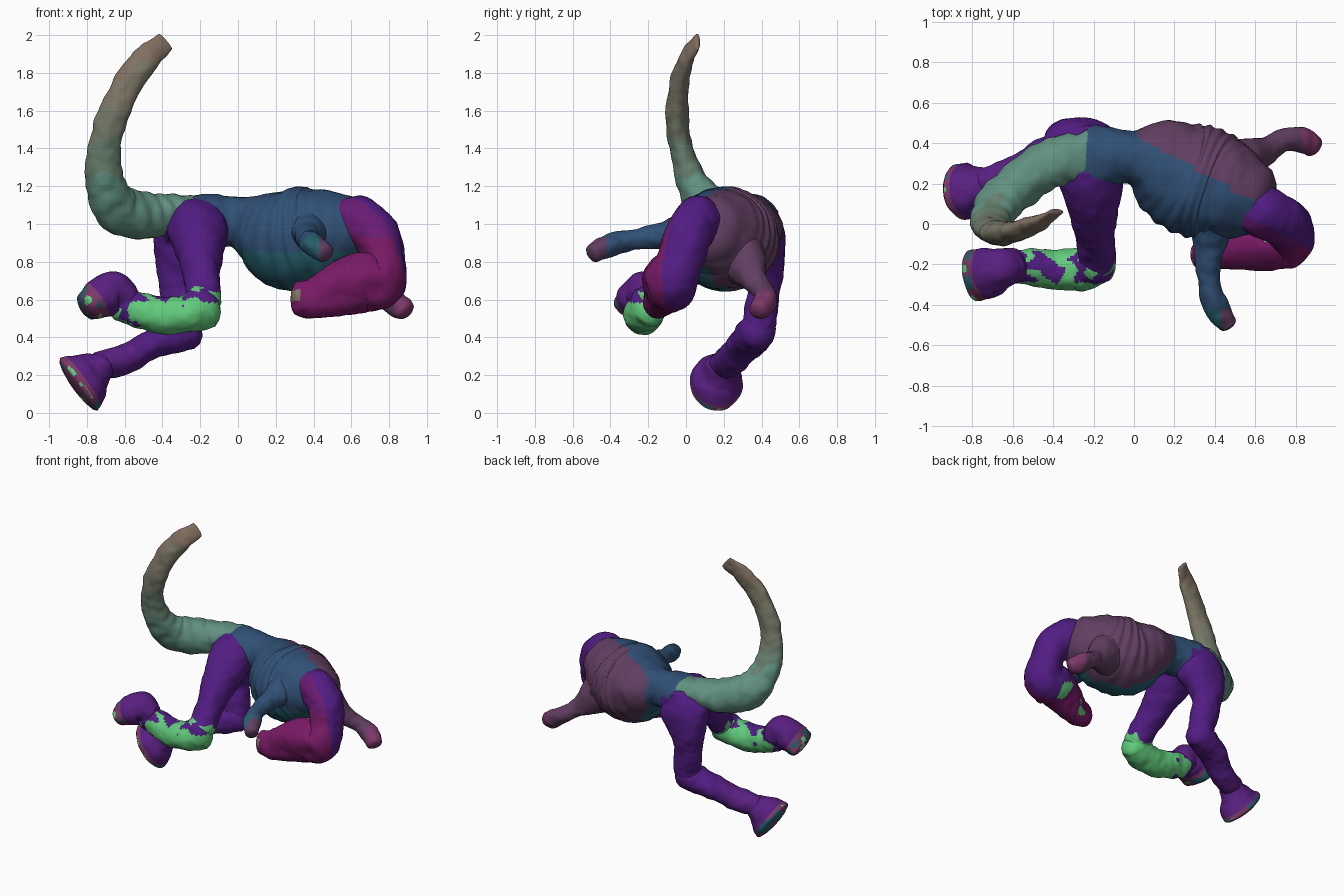
import bpy, bmesh, math
from mathutils import Vector, noise

if "Cube" in bpy.data.objects:
    bpy.data.objects.remove(bpy.data.objects["Cube"])

COLOURS = {
    "purple": (.085, .012, .23), "violet": (.1, .014, .22), "magenta": (.19, .01, .13),
    "plum": (.14, .011, .17), "blue": (.03, .08, .18), "teal": (.02, .12, .16),
    "mauve": (.12, .05, .12), "sage": (.12, .28, .22), "moss": (.14, .22, .16),
    "olive": (.17, .19, .14), "khaki": (.2, .18, .13), "tan": (.22, .16, .12),
    "green": (.12, .6, .2), "rose": (.2, .04, .14)}
MATS = {}
for name, c in COLOURS.items():
    MATS[name] = bpy.data.materials.new(name)
    MATS[name].diffuse_color = (*c, 1)
NAMES = list(COLOURS)


def spline(pts, t):
    """Catmull-Rom through points of (x, y, z, radius_a, radius_b)."""
    i = min(int(t), len(pts) - 2)
    f = t - i
    g = lambda k: pts[max(0, min(len(pts) - 1, k))]
    return [.5 * (2 * b + (c - a) * f + (2 * a - 5 * b + 4 * c - d) * f * f
                  + (3 * b - a - 3 * c + d) * f ** 3)
            for a, b, c, d in zip(g(i - 1), g(i), g(i + 1), g(i + 2))]


def limb(name, pts, ref, colour, bulge=lambda u, a, p: 1, ends=(.5, .5), sides=44, per=14, rough=.009):
    """Sweep an ellipse along a path; radius_a lies along ref, radius_b across it."""
    pts = [p if len(p) == 5 else (*p, p[3]) for p in pts]
    n = (len(pts) - 1) * per
    samples = []
    for k in range(n + 1):
        s = spline(pts, k / per)
        e0, e1 = max(0, k / per - .05), min(len(pts) - 1, k / per + .05)
        tan = (Vector(spline(pts, e1)[:3]) - Vector(spline(pts, e0)[:3])).normalized()
        samples.append((Vector(s[:3]), tan, s[3], s[4], k / n))
    # rounded end caps
    caps = []
    for (p, t, a, b, u), sign, r in ((samples[0], -1, ends[0]), (samples[-1], 1, ends[1])):
        caps.append([(p + t * sign * r * min(a, b) * math.sin(q), t, a * math.cos(q), b * math.cos(q), u)
                     for q in (.4, .8, 1.15, 1.4)])
    samples = caps[0][::-1] + samples + caps[1]
    bm = bmesh.new()
    rings = []
    for p, t, a, b, u in samples:
        na = Vector(ref)
        na = (na - t * na.dot(t)).normalized()
        nb = t.cross(na)
        ring = []
        for j in range(sides):
            w = 2 * math.pi * j / sides
            d = na * a * math.cos(w) + nb * b * math.sin(w)
            d *= bulge(u, w, p + d)
            v = p + d
            v += d.normalized() * rough * (noise.noise(v * 9) + .6 * noise.noise(v * 21))
            ring.append(bm.verts.new(v))
        rings.append(ring)
    m = len(rings) - 1
    for i in range(m):
        for j in range(sides):
            k = (j + 1) % sides
            f = bm.faces.new((rings[i][j], rings[i][k], rings[i + 1][k], rings[i + 1][j]))
            f.material_index = NAMES.index(colour(i / m, f.calc_center_median()))
    for ring in (rings[0], rings[-1]):
        f = bm.faces.new(ring)
        f.material_index = ring[0].link_faces[0].material_index
    bmesh.ops.recalc_face_normals(bm, faces=bm.faces)
    for f in bm.faces:
        f.smooth = True
    me = bpy.data.meshes.new(name)
    bm.to_mesh(me)
    bm.free()
    for q in NAMES:
        me.materials.append(MATS[q])
    ob = bpy.data.objects.new(name, me)
    bpy.context.collection.objects.link(ob)
    return ob


X, Y, Z = (1, 0, 0), (0, 1, 0), (0, 0, 1)
patch = lambda p, s=10: noise.noise(p * s)


# torso with slanted ribs
def ribs(u, w, p):
    side = abs(math.sin(w))
    zone = max(0, min(1, (u - .4) * 6)) * max(0, min(1, (.9 - u) * 6))
    return 1 + .022 * zone * side * math.sin(u * 95 + 3 * math.cos(w))


def torso_col(u, p):
    if p.x < -.12:
        return "purple" if p.z < 1.03 else "blue"
    if p.x > .02 and p.y > .44 - .56 * p.x:
        return "mauve"
    return "teal" if p.z < .86 + .05 * patch(p, 6) else "blue"


limb("torso", [(-.36, .33, 1.0, .11, .12), (-.2, .33, 1.01, .15, .17), (-.02, .33, 1.01, .135, .13),
               (.1, .305, .98, .19, .215), (.24, .24, .93, .268, .27), (.38, .19, .925, .272, .275),
               (.5, .15, .955, .235, .235), (.6, .12, .98, .18, .18)], Z, torso_col, ribs, per=18)

# tail with skin folds
limb("tail", [(-.2, .34, 1.07, .13, .08), (-.34, .32, 1.06, .12, .1), (-.48, .26, 1.045, .12, .12),
              (-.63, .14, 1.08, .11, .13), (-.7, .045, 1.2, .09, .105), (-.71, -.015, 1.36, .065, .09),
              (-.67, -.045, 1.55, .06, .08), (-.585, -.035, 1.74, .052, .076), (-.47, .01, 1.89, .036, .072),
              (-.385, .06, 1.965, .016, .054)], Y,
     lambda u, p: ["sage", "moss", "olive", "khaki", "tan"][
         sum(p.z + .12 * patch(p, 8) > h for h in (1.25, 1.42, 1.6, 1.82))],
     lambda u, w, p: 1 + .03 * max(0, 1 - u) * math.sin(u * 95 + 2 * math.sin(w)))


# neck curling down into the tucked head
def face_bulge(u, w, p):
    dent = 0
    for c, r, k in (((.75, -.24, .65), .07, .2), ((.74, .06, .65), .07, .15), ((.54, -.23, .62), .09, .12)):
        dent += k * math.exp(-((p - Vector(c)).length / r) ** 2)
    return 1 - dent


def head_col(u, p):
    if p.x < .33 and p.y < -.12 and abs(p.z - .62) < .03:
        return "khaki"
    if p.y > -.08 and u > .55 and patch(p) > .22:
        return "green"
    if p.y + .1 + .5 * (p.x - .82) > 0:
        return "purple"
    return "magenta" if p.z < .93 else "plum"


limb("neck_and_head", [(.54, .1, 1.0, .12, .13), (.64, .06, 1.01, .13, .135), (.735, .01, .93, .125, .125),
                       (.77, -.03, .81, .125, .115), (.75, -.075, .695, .15, .14), (.65, -.09, .69, .145, .16),
                       (.52, -.12, .65, .115, .137), (.4, -.145, .605, .085, .11), (.315, -.155, .605, .06, .09)],
     Y, head_col, face_bulge, ends=(.5, .6))

# arms
limb("front_arm", [(.37, .06, .97, .12, .13), (.375, -.08, .945, .085, .085), (.365, -.2, .93, .062, .06),
                   (.375, -.32, .91, .058, .055), (.41, -.42, .885, .062, .06), (.46, -.49, .845, .048, .052)],
     X, lambda u, p: "blue" if p.y > -.42 else "mauve" if p.x > .43 else "teal")
limb("back_arm", [(.42, .26, .88, .19, .15), (.54, .315, .79, .135, .11), (.65, .365, .7, .07, .068),
                  (.75, .415, .635, .056, .055), (.83, .42, .585, .064, .062), (.885, .385, .54, .052, .052)],
     Z, lambda u, p: "mauve" if p.x < .83 else "rose")

# front leg
limb("front_thigh", [(-.22, .3, 1.0, .17, .15), (-.21, .19, .95, .155, .145), (-.2, .06, .84, .12, .13),
                     (-.19, -.08, .7, .095, .1), (-.18, -.19, .58, .09, .095)], X,
     lambda u, p: "green" if p.z + .12 * patch(p, 14) < .63 and p.y < -.1 else "purple")
limb("front_shin", [(-.18, -.2, .565, .1, .12), (-.26, -.225, .525, .105, .1), (-.38, -.225, .515, .1, .098),
                    (-.5, -.215, .535, .09, .095), (-.62, -.21, .58, .08, .09)], Y,
     lambda u, p: "green" if p.x > -.6 + .2 * patch(p, 14) and p.z < .63 + .15 * patch(p, 14) else "purple",
     ends=(.8, .4))


def foot_col(u, p):
    q = patch(p, 12)
    return "teal" if u > .75 and q > .15 else "green" if u > .8 and q < -.33 else "rose" if u > .7 else "violet"


limb("front_foot", [(-.59, -.205, .595, .085, .085), (-.655, -.22, .635, .105, .11), (-.72, -.24, .61, .125, .11),
                    (-.795, -.26, .56, .125, .075)], Y, foot_col, ends=(.5, .4))

# back leg
limb("back_thigh", [(-.24, .35, 1.0, .16, .14), (-.27, .395, .91, .135, .19), (-.3, .415, .79, .11, .14),
                    (-.31, .415, .66, .088, .105), (-.29, .395, .52, .09, .1), (-.28, .375, .43, .085, .09)],
     Y, lambda u, p: "purple")
limb("back_shin", [(-.27, .38, .44, .095, .105), (-.35, .355, .405, .1, .095), (-.47, .31, .355, .1, .08),
                   (-.6, .245, .285, .085, .078), (-.74, .195, .245, .08, .075)], Y,
     lambda u, p: "purple" if p.x > -.55 + .2 * patch(p) else "violet", ends=(.8, .3))
limb("back_foot", [(-.71, .195, .25, .085, .075), (-.765, .18, .215, .105, .115), (-.81, .165, .18, .135, .15),
                   (-.845, .16, .155, .14, .165)], Y, foot_col,
     # heel and toes taper the sole towards its lowest point
     lambda u, w, p: 1 + .12 * max(0, .16 - p.z) / .16 * max(0, 1 - abs(p.y - .17) / .12), ends=(.5, .25))

for m in bpy.data.materials:
    if m.users and not m.is_grease_pencil:
        m.use_nodes = True
        m.node_tree.nodes["Principled BSDF"].inputs["Base Color"].default_value = m.diffuse_color
